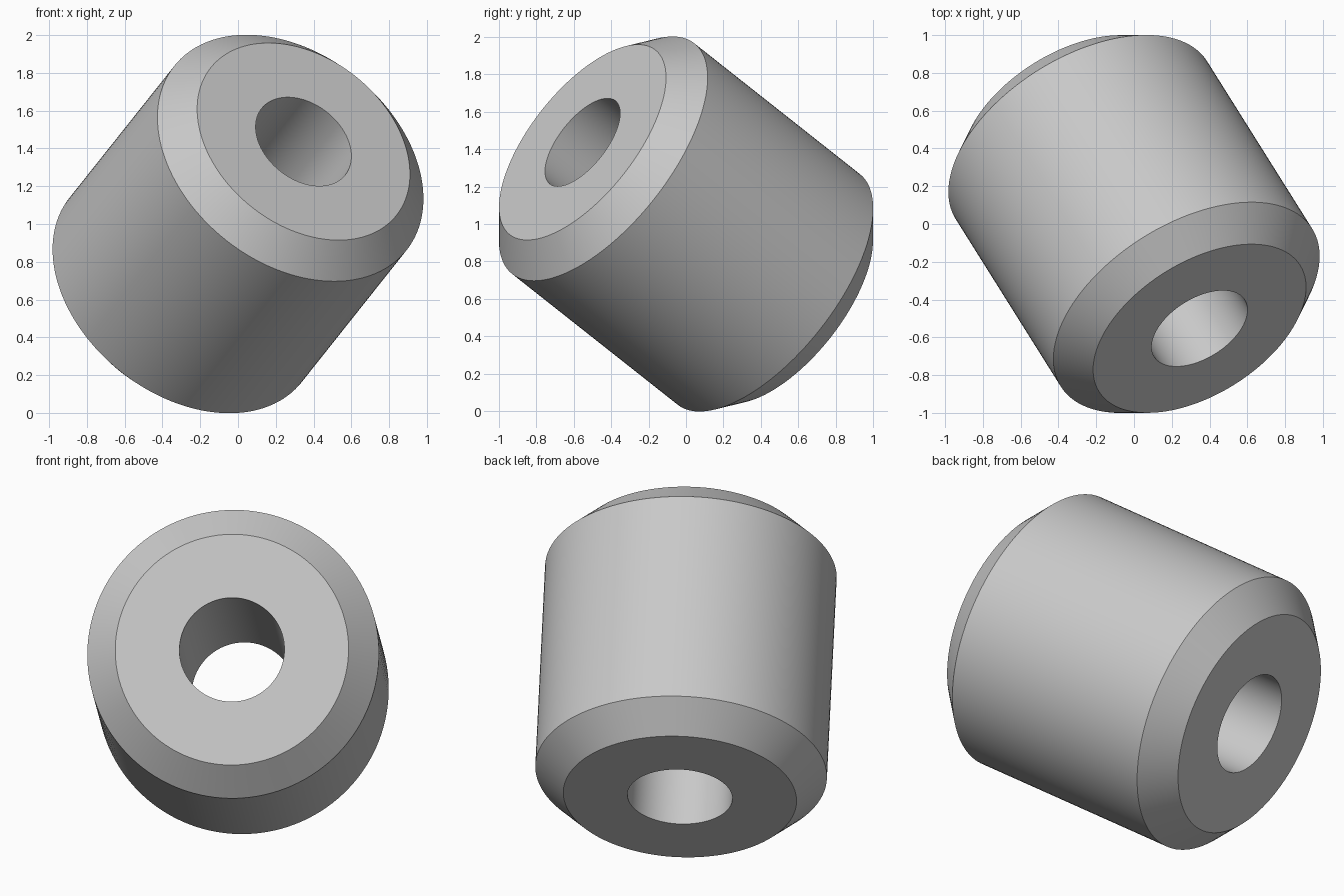
import bpy
import bmesh
import math
from mathutils import Matrix, Vector

cube = bpy.data.objects.get("Cube")
if cube:
    bpy.data.objects.remove(cube, do_unlink=True)

RADIUS = 0.785          # outer radius, equal to half the length
CHAMFER = 0.2 * RADIUS  # 45 degree bevel on both rims
BORE = 0.36 * RADIUS    # radius of the through hole
SEGMENTS = 128

# Plain grey material
grey = bpy.data.materials.new("light_grey")
grey.use_nodes = True
colour = (0.58, 0.58, 0.58, 1)
grey.diffuse_color = colour
grey.node_tree.nodes["Principled BSDF"].inputs["Base Color"].default_value = colour

# Closed wall section (radius, height) of the bushing
inner = RADIUS - CHAMFER
section = [(BORE, -RADIUS), (inner, -RADIUS), (RADIUS, -inner),
           (RADIUS, inner), (inner, RADIUS), (BORE, RADIUS)]

# Sweep the section around the axis
bm = bmesh.new()
verts = [bm.verts.new((r, 0, z)) for r, z in section]
edges = [bm.edges.new((verts[i - 1], verts[i])) for i in range(len(verts))]
bmesh.ops.spin(bm, geom=verts + edges, cent=(0, 0, 0), axis=(0, 0, 1),
               angle=math.tau, steps=SEGMENTS, use_merge=True)
bmesh.ops.remove_doubles(bm, verts=bm.verts, dist=0.0001)
bmesh.ops.recalc_face_normals(bm, faces=bm.faces)

# Tilt the axis towards the front, left and up
tilt = Vector((0.442, -0.704, 0.556)).to_track_quat("Z", "Y").to_matrix().to_4x4()
bm.transform(Matrix.Translation((0, 0, 1)) @ tilt)

mesh = bpy.data.meshes.new("chamfered_bushing")
bm.to_mesh(mesh)
bm.free()
mesh.materials.append(grey)
bushing = bpy.data.objects.new("chamfered_bushing", mesh)
bpy.context.collection.objects.link(bushing)

# Smooth curved walls, crisp rims
bpy.ops.object.select_all(action="DESELECT")
bushing.select_set(True)
bpy.context.view_layer.objects.active = bushing
bpy.ops.object.shade_smooth_by_angle(angle=math.radians(30))
